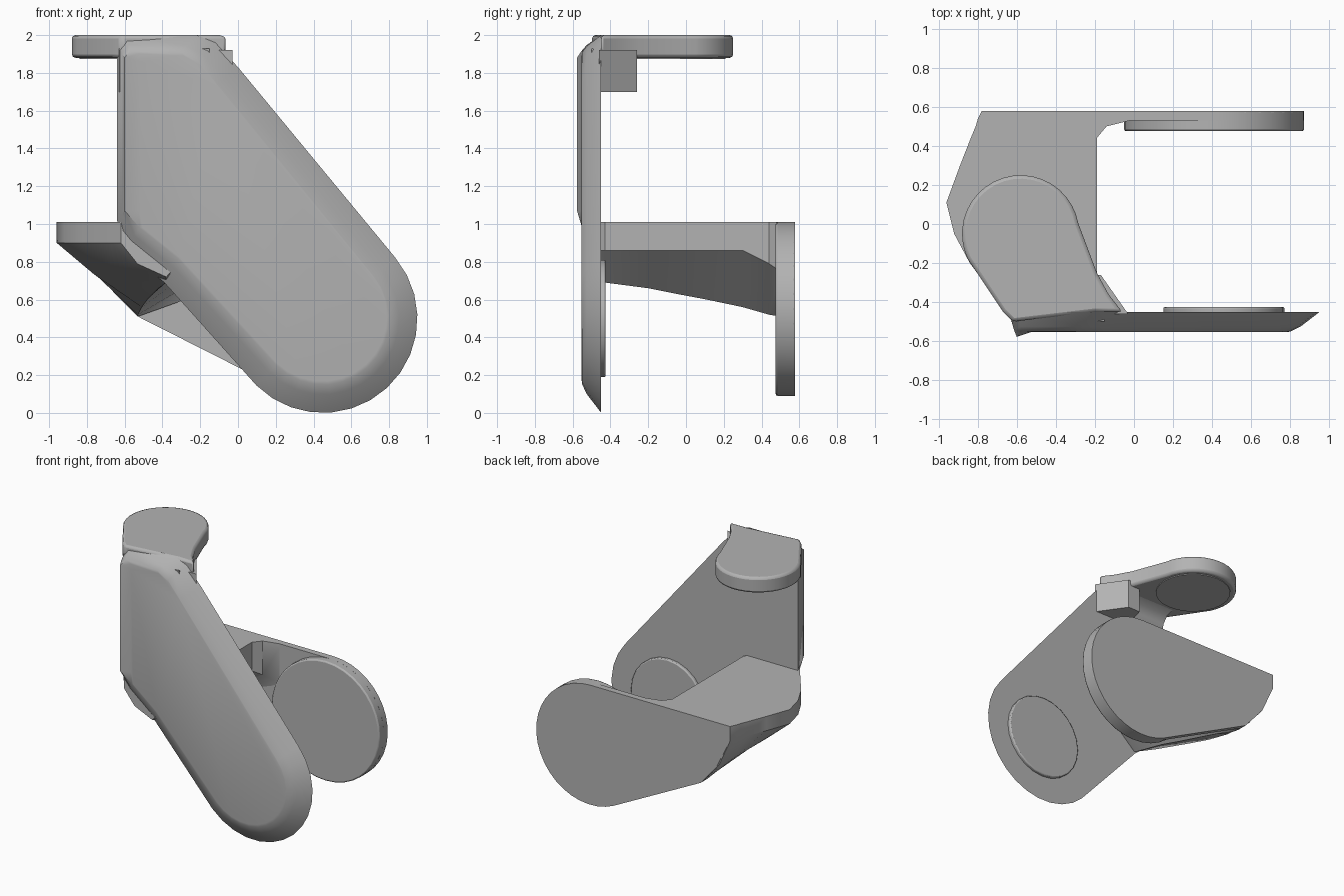
import bpy, bmesh
from math import cos, sin, radians

cube = bpy.data.objects.get("Cube")
if cube:
    bpy.data.objects.remove(cube)

grey = bpy.data.materials.new("neutral_grey")
grey.use_nodes = True
grey.diffuse_color = (0.45, 0.45, 0.45, 1)
grey.node_tree.nodes["Principled BSDF"].inputs["Base Color"].default_value = grey.diffuse_color


def loft(name, rings, angle=30, bevel=0):
    """Skin matching closed rings of 3D points and cap both ends."""
    bm = bmesh.new()
    loops = [[bm.verts.new(p) for p in ring] for ring in rings]
    n = len(loops[0])
    for a, b in zip(loops, loops[1:]):
        for i in range(n):
            j = (i + 1) % n
            bm.faces.new((a[i], a[j], b[j], b[i]))
    bm.faces.new(loops[0])
    bm.faces.new(loops[-1])
    bmesh.ops.recalc_face_normals(bm, faces=bm.faces)
    mesh = bpy.data.meshes.new(name)
    bm.to_mesh(mesh)
    bm.free()
    mesh.materials.append(grey)
    obj = bpy.data.objects.new(name, mesh)
    bpy.context.collection.objects.link(obj)
    if bevel:
        mod = obj.modifiers.new("edge_bevel", 'BEVEL')
        mod.width = bevel
        mod.segments = 2
        mod.limit_method = 'ANGLE'
        mod.angle_limit = radians(50)
    bpy.ops.object.select_all(action='DESELECT')
    obj.select_set(True)
    bpy.context.view_layer.objects.active = obj
    bpy.ops.object.shade_smooth_by_angle(angle=radians(angle))
    return obj


def arc(cx, cy, r, start, end, steps):
    return [(cx + r * cos(radians(start + (end - start) * i / steps)),
             cy + r * sin(radians(start + (end - start) * i / steps)))
            for i in range(steps + 1)]


def prism_y(name, outline, y0, y1, **kw):
    return loft(name, [[(x, y, z) for x, z in outline] for y in (y0, y1)], **kw)


def prism_z(name, outline, z0, z1, **kw):
    return loft(name, [[(x, y, z) for x, y in outline] for z in (z0, z1)], **kw)


# Front plate: wide sloped border around a flat face, raised along one side
outer = arc(0.45, 0.5, 0.5, 40, -135, 14) + [
    (-0.39, 0.69), (-0.6, 0.86), (-0.64, 1.02), (-0.64, 1.94),
    (-0.6, 2.0), (-0.22, 2.0), (-0.12, 1.96), (0, 1.83)]
inner = arc(0.45, 0.5, 0.35, 40, -135, 14) + [
    (-0.32, 0.82), (-0.52, 0.98), (-0.6, 1.07), (-0.6, 1.88),
    (-0.57, 1.92), (-0.3, 1.91), (-0.21, 1.86), (-0.11, 1.74)]
rings = []
for t, y in ((0, -0.45), (0.65, -0.525), (1, -0.55)):
    ring = []
    for (ox, oz), (ix, iz) in zip(outer, inner):
        ridge = 0.027 * t if ix == -0.6 else 0
        ring.append((ox + (ix - ox) * t, y - ridge, oz + (iz - oz) * t))
    rings.append(ring)
rings.append([(max(x, -0.54) * 0.98 + 0.005, -0.552, z * 0.98 + 0.02)
              for x, y, z in rings[-1]])
loft("front_plate", rings, angle=40)

# Round pad on the inside of the front plate
prism_y("front_pad", arc(0.46, 0.5, 0.31, 0, 345, 23), -0.46, -0.425, bevel=0.008)

# Top tab: rounded end tapering back to the front plate
tab = arc(-0.58, -0.05, 0.3, 10, 205, 20) + [
    (-0.67, -0.45), (-0.62, -0.5), (-0.2, -0.45), (-0.06, -0.45),
    (-0.13, -0.36), (-0.19, -0.25)]
prism_z("top_tab", tab, 1.88, 2.0, bevel=0.018)
prism_z("top_pad", arc(-0.58, -0.05, 0.26, 0, 345, 23), 1.874, 1.89)

# Curved fillet under the top tab and the small block beside it
fillet = [(-0.5, 1.7), (-0.45, 1.73), (-0.43, 1.81), (-0.39, 1.86), (-0.32, 1.885), (-0.5, 1.93)]
loft("tab_fillet", [[(x, y, z) for y, z in fillet] for x in (-0.63, -0.15)], angle=50)
prism_z("tab_block", [(-0.32, -0.46), (-0.03, -0.46), (-0.17, -0.26), (-0.27, -0.26)], 1.7, 1.92)

# Middle bracket: sections from front to back with a V-shaped underside
sections = [  # y, left x, right x, right lower z, keel x, keel z
    (-0.5, -0.62, -0.25, 0.86, -0.38, 0.72),
    (-0.43, -0.67, -0.19, 0.86, -0.38, 0.69),
    (-0.2, -0.84, -0.19, 0.86, -0.42, 0.66),
    (-0.05, -0.92, -0.19, 0.86, -0.45, 0.63),
    (0.11, -0.96, -0.19, 0.86, -0.48, 0.6),
    (0.3, -0.89, -0.19, 0.86, -0.51, 0.56),
    (0.44, -0.835, -0.19, 0.79, -0.53, 0.52),
    (0.5, -0.81, -0.14, 0.75, -0.53, 0.51),
    (0.535, -0.8, 0.0, 0.7, -0.53, 0.51),
    (0.575, -0.78, 0.0, 0.7, -0.53, 0.51)]
loft("middle_bracket", [
    [(left, y, 1.01), (left, y, 0.9),
     (left * 0.55 + kx * 0.45 - 0.02, y, 0.9 * 0.55 + kz * 0.45 - 0.03),
     (kx, y, kz), (right, y, rz), (right, y, 1.01)]
    for y, left, right, rz, kx, kz in sections], angle=35)

# Rear plate with a thicker round end
rear = arc(0.41, 0.55, 0.46, 90, -116, 22) + [
    (-0.53, 0.51), (-0.66, 0.66), (-0.78, 0.9), (-0.78, 1.01)]
prism_y("rear_plate", rear, 0.53, 0.578)
prism_y("rear_disc", arc(0.41, 0.55, 0.46, 0, 350, 35), 0.475, 0.578, bevel=0.01)
